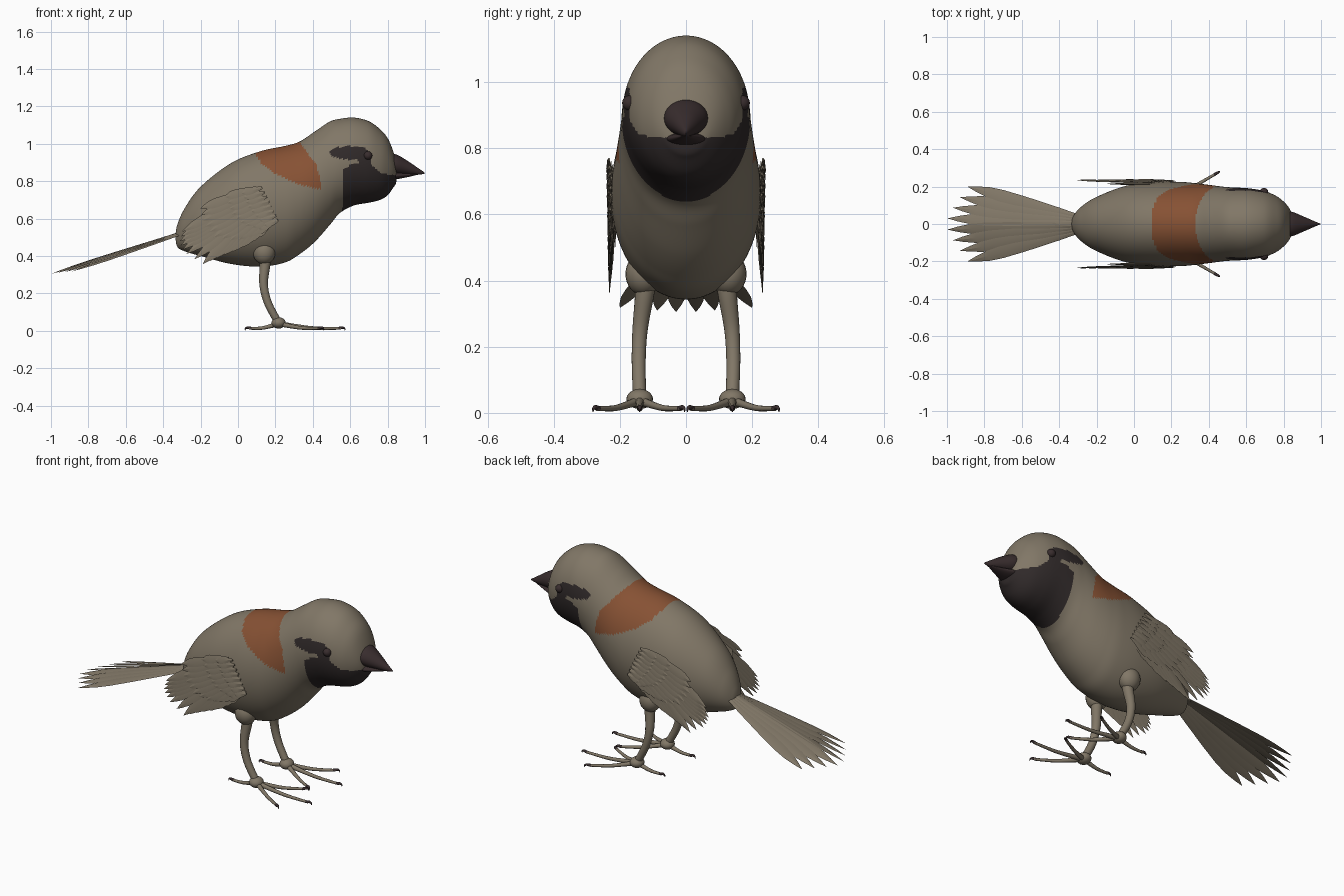
import bpy, bmesh, math
from mathutils import Vector

if "Cube" in bpy.data.objects:
    bpy.data.objects.remove(bpy.data.objects["Cube"])


def material(name, rgb):
    m = bpy.data.materials.new(name)
    m.diffuse_color = (*rgb, 1)
    m.use_nodes = True
    m.node_tree.nodes["Principled BSDF"].inputs["Base Color"].default_value = m.diffuse_color
    return m


TAUPE = material("taupe_plumage", (0.22, 0.185, 0.135))
RUST = material("rust_band", (0.24, 0.083, 0.034))
BLACK = material("dark_mask", (0.030, 0.023, 0.023))
HORN = material("dark_beak", (0.040, 0.026, 0.027))


def finish(bm, name, mats, angle=40):
    bmesh.ops.recalc_face_normals(bm, faces=bm.faces)
    me = bpy.data.meshes.new(name)
    bm.to_mesh(me)
    bm.free()
    ob = bpy.data.objects.new(name, me)
    bpy.context.collection.objects.link(ob)
    for m in mats:
        me.materials.append(m)
    bpy.ops.object.select_all(action='DESELECT')
    ob.select_set(True)
    bpy.context.view_layer.objects.active = ob
    bpy.ops.object.shade_smooth_by_angle(angle=math.radians(angle))
    return ob


def skin(bm, rings):
    """Bridge successive vertex rings; one-vertex rings become tips."""
    faces = []
    for a, b in zip(rings, rings[1:]):
        n = max(len(a), len(b))
        for i in range(n):
            j = (i + 1) % n
            quad = [a[i % len(a)], a[j % len(a)], b[j % len(b)], b[i % len(b)]]
            faces.append(bm.faces.new(list(dict.fromkeys(quad))))
    return faces


def smooth_path(rows, steps):
    """Catmull-Rom interpolation of tuples."""
    pts = [rows[0]] + rows + [rows[-1]]
    out = []
    for i in range(1, len(pts) - 2):
        for k in range(steps):
            t = k / steps
            out.append([0.5 * (2 * b + (c - a) * t + (2 * a - 5 * b + 4 * c - d) * t * t
                               + (3 * b - a - 3 * c + d) * t ** 3)
                        for a, b, c, d in zip(*pts[i - 1:i + 3])])
    return out + [list(rows[-1])]


def loft(rows, steps, segs):
    """Elliptic sections along x from rows of (x, top, bottom, half width)."""
    bm = bmesh.new()
    path = smooth_path(rows, steps)
    rings = []
    for k, (x, top, bot, w) in enumerate(path):
        c, h = (top + bot) / 2, (top - bot) / 2
        if k in (0, len(path) - 1):
            rings.append([bm.verts.new((x, 0, c))])
        else:
            rings.append([bm.verts.new((x, w * math.cos(a), c + h * math.sin(a)))
                          for a in (2 * math.pi * i / segs for i in range(segs))])
    skin(bm, rings)
    return bm


def inside(x, z, poly):
    hit = False
    for (x1, z1), (x2, z2) in zip(poly, poly[1:] + poly[:1]):
        if (z1 > z) != (z2 > z) and x < (x2 - x1) * (z - z1) / (z2 - z1) + x1:
            hit = not hit
    return hit


# Body and head as one smooth form, coloured by side-profile regions
body_rows = [(-.335, .505, .505, 0), (-.325, .565, .45, .04), (-.285, .655, .425, .09),
             (-.20, .77, .40, .145), (-.04, .895, .358, .205), (.12, .96, .343, .225),
             (.25, .988, .365, .225), (.33, 1.012, .41, .218), (.41, 1.065, .475, .208),
             (.49, 1.118, .565, .198), (.545, 1.133, .63, .195), (.62, 1.14, .67, .19),
             (.70, 1.12, .685, .175), (.76, 1.077, .70, .15), (.80, 1.03, .725, .12),
             (.83, .96, .765, .085), (.845, .90, .79, .05), (.85, .84, .84, 0)]
band = [(.10, 1.2), (.33, 1.2), (.33, 1.01), (.375, .945), (.42, .89), (.45, .755),
        (.33, .78), (.20, .84), (.13, .89), (.10, .935)]
bib = [(.555, .5), (.565, .87), (.60, .885), (.66, .905), (.71, .89), (.77, .84),
       (.90, .825), (.90, .5)]
eye_patch = [(.485, .955), (.53, .98), (.60, .988), (.68, .975), (.715, .94), (.71, .87),
             (.655, .90), (.64, .915), (.58, .915), (.51, .93)]
bm = loft(body_rows, 12, 128)
for f in bm.faces:
    c = f.calc_center_median()
    if inside(c.x, c.z, band):
        f.material_index = 1
    elif inside(c.x, c.z, bib) or inside(c.x, c.z, eye_patch):
        f.material_index = 2
finish(bm, "body", [TAUPE, RUST, BLACK], 80)

# Beak halves
finish(loft([(.79, .90, .88, 0), (.80, .94, .84, .055), (.84, .945, .836, .066),
             (.90, .913, .834, .043), (.96, .872, .834, .017), (1.0, .845, .84, 0)], 5, 32),
       "upper_beak", [HORN], 60)
finish(loft([(.79, .84, .83, 0), (.80, .848, .815, .05), (.84, .848, .81, .058),
             (.90, .845, .82, .035), (.95, .842, .832, .014), (.98, .84, .838, 0)], 5, 32),
       "lower_beak", [HORN], 60)


def ball(name, loc, size, mat):
    bm = bmesh.new()
    bmesh.ops.create_uvsphere(bm, u_segments=24, v_segments=16, radius=1)
    for v in bm.verts:
        v.co = Vector(loc) + Vector(a * b for a, b in zip(v.co, size))
    finish(bm, name, [mat], 80)


def tube(name, rows, mat, steps=5, segs=12):
    """Round tube through rows of (x, y, z, radius)."""
    bm = bmesh.new()
    path = smooth_path(rows, steps)
    pts = [Vector(p[:3]) for p in path]
    rings = []
    for i, p in enumerate(pts):
        d = (pts[min(i + 1, len(pts) - 1)] - pts[max(i - 1, 0)]).normalized()
        u = d.cross(Vector((0, 1, 0) if abs(d.y) < .9 else (1, 0, 0))).normalized()
        v = d.cross(u)
        rings.append([bm.verts.new(p + path[i][3] * (u * math.cos(a) + v * math.sin(a)))
                      for a in (2 * math.pi * k / segs for k in range(segs))])
    skin(bm, rings)
    bm.faces.new(rings[0])
    bm.faces.new(rings[-1])
    finish(bm, name, [mat], 60)


# Eyes, legs and feet on both sides
for s, side in ((1, "left"), (-1, "right")):
    ball(side + "_eye", (.695, s * .17, .937), (.023, .023, .023), HORN)
    ball(side + "_thigh", (.14, s * .128, .42), (.06, .055, .065), TAUPE)
    tube(side + "_leg", [(.145, s * .12, .42, .034), (.145, s * .125, .36, .029),
                         (.137, s * .139, .25, .023), (.16, s * .143, .15, .021),
                         (.215, s * .14, .045, .02)], TAUPE, 8, 20)
    ball(side + "_ankle", (.217, s * .14, .042), (.038, .04, .03), TAUPE)
    for k, (tx, ty) in enumerate(((.55, .14), (.44, .27), (.44, .015), (.06, .14))):
        base, tip = Vector((.217, s * .14, 0)), Vector((tx, s * ty, 0))
        d = (tip - base).normalized()

        def at(t, z, r):
            p = base.lerp(tip, t)
            return (p.x, p.y, z, r)
        tube(f"{side}_toe_{k}", [at(0, .038, .014), at(.3, .024, .011), at(.6, .014, .009),
                                 at(1, .013, .007)], TAUPE)
        claw = [(-.012, .013, .008), (.008, .017, .007), (.02, .012, .004), (.022, .002, .001)]
        tube(f"{side}_claw_{k}", [(*(tip + d * a + Vector((0, 0, z))), r) for a, z, r in claw],
             HORN, 3, 8)

BLADE = ((0, .3), (.2, .6), (.5, .9), (.7, 1), (.82, .85), (.92, .45))


def feather(bm, root, tip, width, normal, ridge=.004):
    """Thin pointed blade with a raised central shaft."""
    root, tip = Vector(root), Vector(tip)
    d = (tip - root).normalized()
    side = d.cross(Vector(normal)).normalized()
    up = side.cross(d)
    rings = []
    for t, w in BLADE:
        p = root.lerp(tip, t)
        rings.append([bm.verts.new(p + o) for o in
                      (side * w * width, up * ridge, -side * w * width, -up * ridge * .5)])
    bm.faces.new(rings[0])
    rings.append([bm.verts.new(tip)])
    skin(bm, rings)


def along(poly, t):
    k = t * (len(poly) - 1)
    i = min(int(k), len(poly) - 2)
    return Vector(poly[i]).lerp(Vector(poly[i + 1]), k - i)


# Tail fan
bm = bmesh.new()
for s in (1, -1):
    for k, (x, y) in enumerate(((-.998, .03), (-.968, .087), (-.93, .143), (-.89, .20))):
        feather(bm, (-.28, s * (.008 + .009 * k), .535 - .004 * k),
                (x, s * y, .305 + .004 * k), .033, (-.3, s * .25, 1))
finish(bm, "tail", [TAUPE], 20)

# Folded wings: layers of (roots, tips, count, width, outward offset) in side profile
layers = [
    ([(.08, .745), (.13, .68), (.19, .60)],
     [(-.30, .53), (-.315, .47), (-.29, .42), (-.19, .355), (-.10, .395), (0, .435), (.09, .50)],
     15, .026, 0),
    ([(.08, .755), (.15, .68), (.20, .60)],
     [(-.20, .655), (-.19, .57), (-.13, .50), (-.02, .48), (.09, .52)], 11, .026, .005),
    ([(.10, .765), (.16, .68), (.21, .595)],
     [(-.07, .715), (-.04, .63), (.02, .57), (.11, .545)], 9, .024, .009),
    ([(.13, .765), (.175, .68), (.215, .59)],
     [(.02, .735), (.06, .65), (.14, .565)], 8, .02, .013)]
for s, side in ((1, "left"), (-1, "right")):
    bm = bmesh.new()
    for roots, tips, n, width, out in layers:
        for k in range(n):
            r, t = along(roots, k / (n - 1)), along(tips, k / (n - 1))
            y = .222 + out - .0006 * k
            feather(bm, (r.x, s * y, r.y), (t.x, s * (y + .012 * (r - t).length / .4), t.y),
                    width, (0, s, .22), .003)
    # Wing arm beneath the short feathers
    ring = [(.12, .76), (.205, .60), (.12, .54), (-.08, .50), (-.16, .56), (-.15, .66), (0, .735)]
    skin(bm, [[bm.verts.new((.03, s * .205, .64))],
              [bm.verts.new((x, s * .214, z)) for x, z in ring],
              [bm.verts.new((.03, s * .226, .64))]])
    finish(bm, side + "_wing", [TAUPE], 20)
